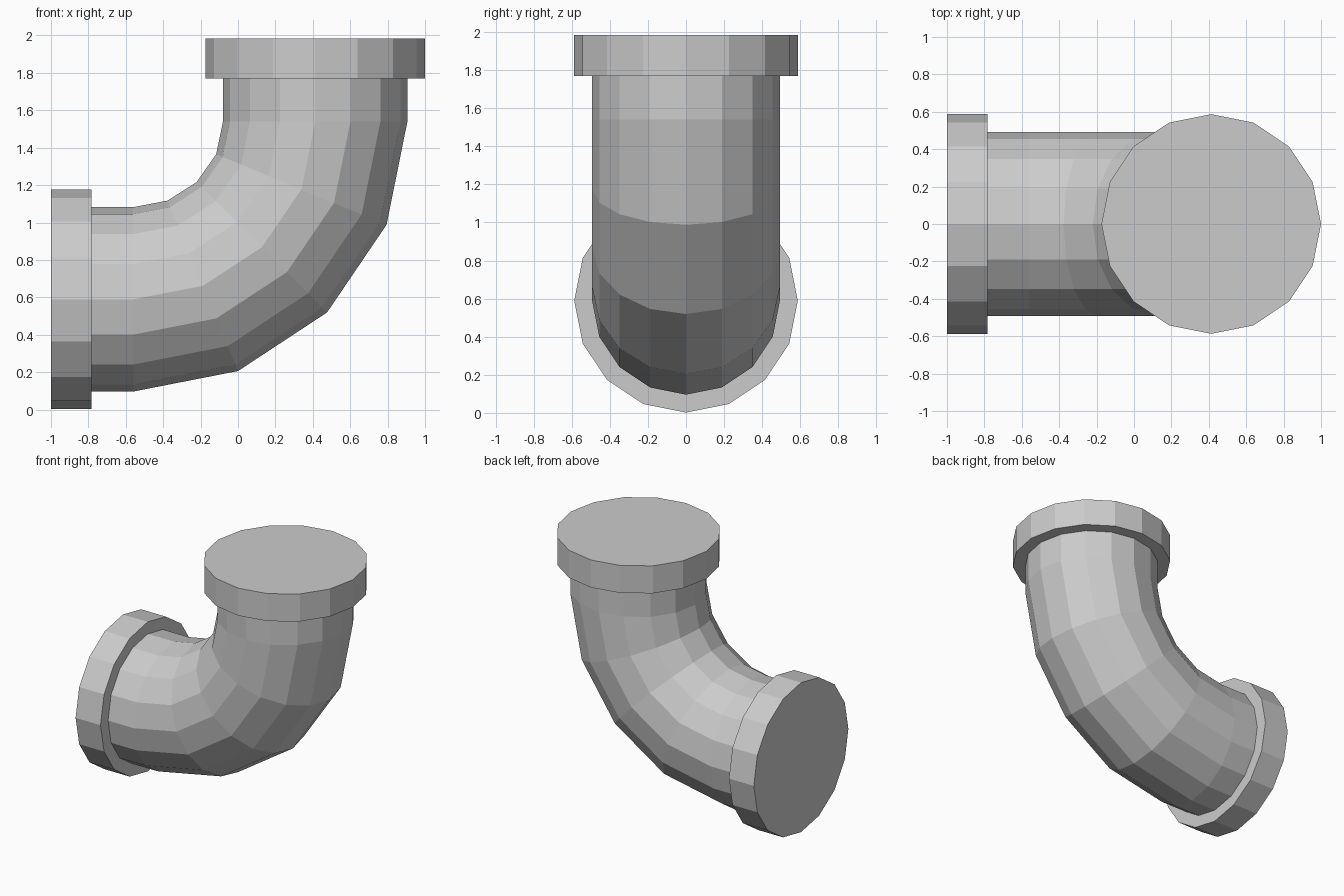
import bpy, bmesh
from math import sin, cos, pi

cube = bpy.data.objects.get("Cube")
if cube:
    bpy.data.objects.remove(cube, do_unlink=True)

SIDES = 16
PIPE_R, FLANGE_R = 0.493, 0.587
AXIS_X, AXIS_Z = 0.413, 0.589        # centre lines of the two openings
BEND_X, BEND_Z = -0.561, 1.541       # pivot of the elbow
TOP, LEFT, THICK = 1.985, -1.0, 0.216

grey = bpy.data.materials.new("pipe_grey")
grey.use_nodes = True
colour = (0.6, 0.6, 0.6, 1)
grey.diffuse_color = colour
grey.node_tree.nodes["Principled BSDF"].inputs["Base Color"].default_value = colour


def tube(name, stations, radius):
    """Sweep a ring through (x, z, angle) stations; angle 0 runs along x, pi/2 along z."""
    bm = bmesh.new()
    rings = []
    for x, z, a in stations:
        ring = []
        for i in range(SIDES):
            t = 2 * pi * i / SIDES
            out = radius * cos(t)
            ring.append(bm.verts.new((x + out * sin(a), radius * sin(t), z - out * cos(a))))
        rings.append(ring)
    for r, s in zip(rings, rings[1:]):
        for i in range(SIDES):
            j = (i + 1) % SIDES
            bm.faces.new((r[i], r[j], s[j], s[i]))
    bm.faces.new(rings[0])
    bm.faces.new(rings[-1])
    bmesh.ops.recalc_face_normals(bm, faces=bm.faces)
    mesh = bpy.data.meshes.new(name)
    bm.to_mesh(mesh)
    bm.free()
    mesh.materials.append(grey)
    obj = bpy.data.objects.new(name, mesh)
    bpy.context.collection.objects.link(obj)
    return obj


# Elbow: straight stub, four-segment quarter bend, straight stub
bend = []
for k in range(5):
    a = k * pi / 8
    bend.append((BEND_X + (AXIS_X - BEND_X) * sin(a),
                 BEND_Z - (BEND_Z - AXIS_Z) * cos(a), a))
inset = THICK / 2
tube("elbow_pipe",
     [(LEFT + inset, AXIS_Z, 0)] + bend + [(AXIS_X, TOP - inset, pi / 2)], PIPE_R)

# Flanges: closed collars on both ends
tube("side_flange", [(LEFT, AXIS_Z, 0), (LEFT + THICK, AXIS_Z, 0)], FLANGE_R)
tube("top_flange", [(AXIS_X, TOP - THICK, pi / 2), (AXIS_X, TOP, pi / 2)], FLANGE_R)
